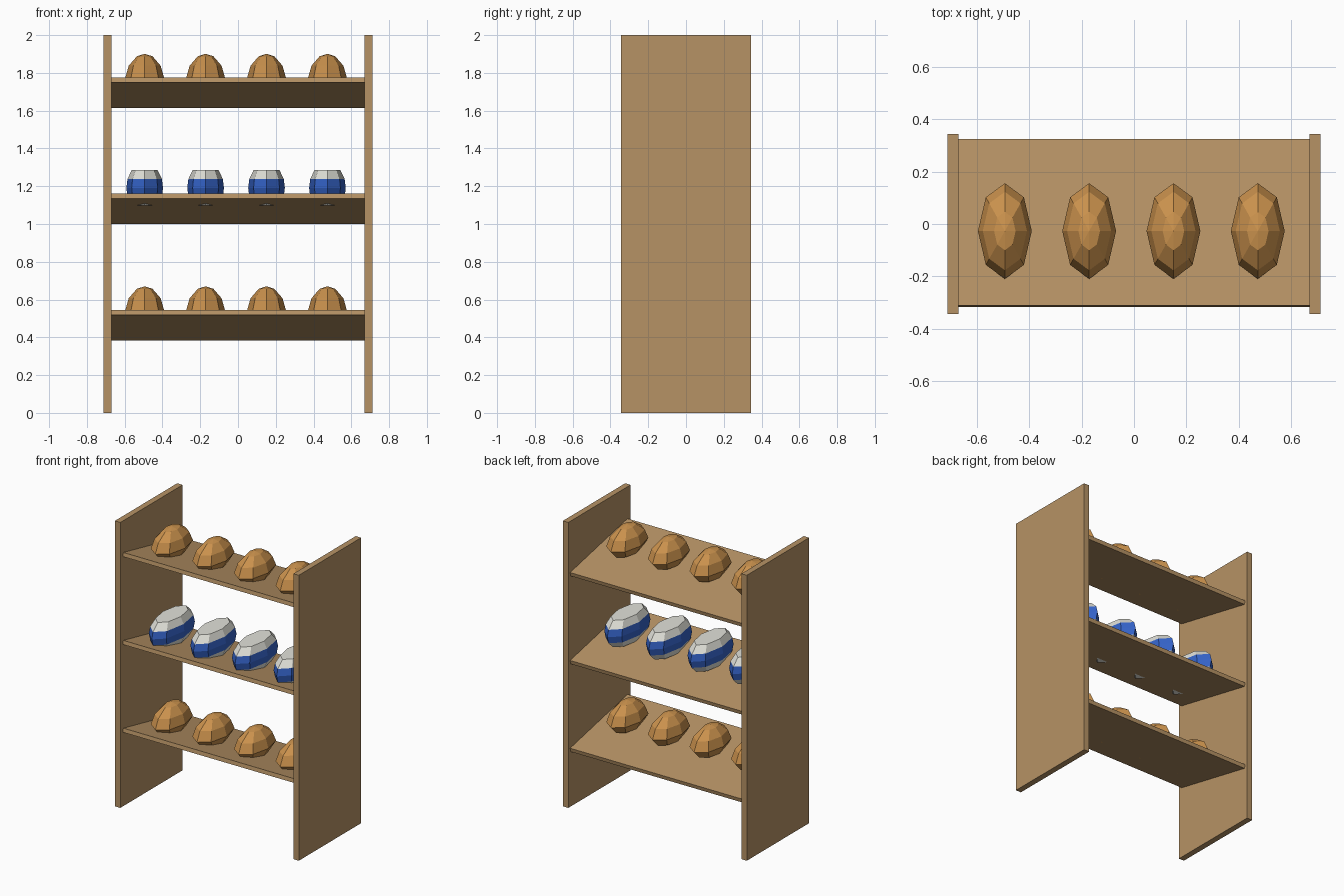
import bpy, bmesh, math
from mathutils import Matrix

if "Cube" in bpy.data.objects:
    bpy.data.objects.remove(bpy.data.objects["Cube"])


def material(name, rgb):
    m = bpy.data.materials.new(name)
    m.diffuse_color = (*rgb, 1)
    m.use_nodes = True
    m.node_tree.nodes["Principled BSDF"].inputs["Base Color"].default_value = m.diffuse_color
    return m


WOOD = material("wood", (0.47, 0.29, 0.13))
CRUST = material("bread_crust", (0.60, 0.29, 0.075))
WHITE = material("wrapper_white", (0.76, 0.76, 0.70))
BLUE = material("wrapper_blue", (0.035, 0.125, 0.58))


def add_object(name, bm, mats):
    bmesh.ops.recalc_face_normals(bm, faces=bm.faces)
    me = bpy.data.meshes.new(name)
    bm.to_mesh(me)
    bm.free()
    for m in mats:
        me.materials.append(m)
    ob = bpy.data.objects.new(name, me)
    bpy.context.collection.objects.link(ob)
    return ob


def box(name, centre, size, tilt=0):
    bm = bmesh.new()
    bmesh.ops.create_cube(bm, size=1, matrix=Matrix.Translation(centre)
                          @ Matrix.Rotation(tilt, 4, 'X')
                          @ Matrix.Diagonal((*size, 1)))
    return add_object(name, bm, [WOOD])


def loaf(name, centre, half_x, half_y, rings, mats, apex=None, blue_bands=()):
    """Eight-sided stack of elliptical rings given as (scale, height)."""
    bm = bmesh.new()
    cx, cy, cz = centre
    loops = []
    for r, z in rings:
        loops.append([bm.verts.new((cx + half_x * r * math.cos(k * math.pi / 4),
                                    cy + half_y * r * math.sin(k * math.pi / 4),
                                    cz + z)) for k in range(8)])
    bm.faces.new(loops[0][::-1])
    for i, (a, b) in enumerate(zip(loops, loops[1:])):
        for k in range(8):
            n = (k + 1) % 8
            f = bm.faces.new((a[k], a[n], b[n], b[k]))
            f.material_index = 1 if i in blue_bands else 0
    if apex is None:
        bm.faces.new(loops[-1])
    else:
        tip = bm.verts.new((cx, cy, cz + apex))
        for k in range(8):
            bm.faces.new((loops[-1][k], loops[-1][(k + 1) % 8], tip))
    return add_object(name, bm, mats)


# side panels
for side, x in (("left", -0.692), ("right", 0.692)):
    box(side + "_panel", (x, 0, 1), (0.042, 0.69, 2))

BREAD_RINGS = [(0.68, 0.018), (1.0, 0.077), (0.82, 0.142), (0.40, 0.192)]
WRAP_RINGS = [(0.71, 0.017), (0.94, 0.064), (1.0, 0.111), (0.94, 0.158), (0.71, 0.205)]

# shelves sloping down to the back, each with four loaves
for level, z in enumerate((0.465, 1.08, 1.696)):
    box(f"shelf_{level}", (0, 0.004, z), (1.342, 0.65, 0.027), -math.radians(12))
    for i in range(4):
        c = (-0.494 + 0.3225 * i, -0.027, z)
        if level == 1:
            loaf(f"wrapped_loaf_{i}", c, 0.097, 0.222, WRAP_RINGS,
                 [WHITE, BLUE], blue_bands=(1, 2))
        else:
            loaf(f"bread_loaf_{level}_{i}", c, 0.103, 0.183, BREAD_RINGS,
                 [CRUST], apex=0.205)
